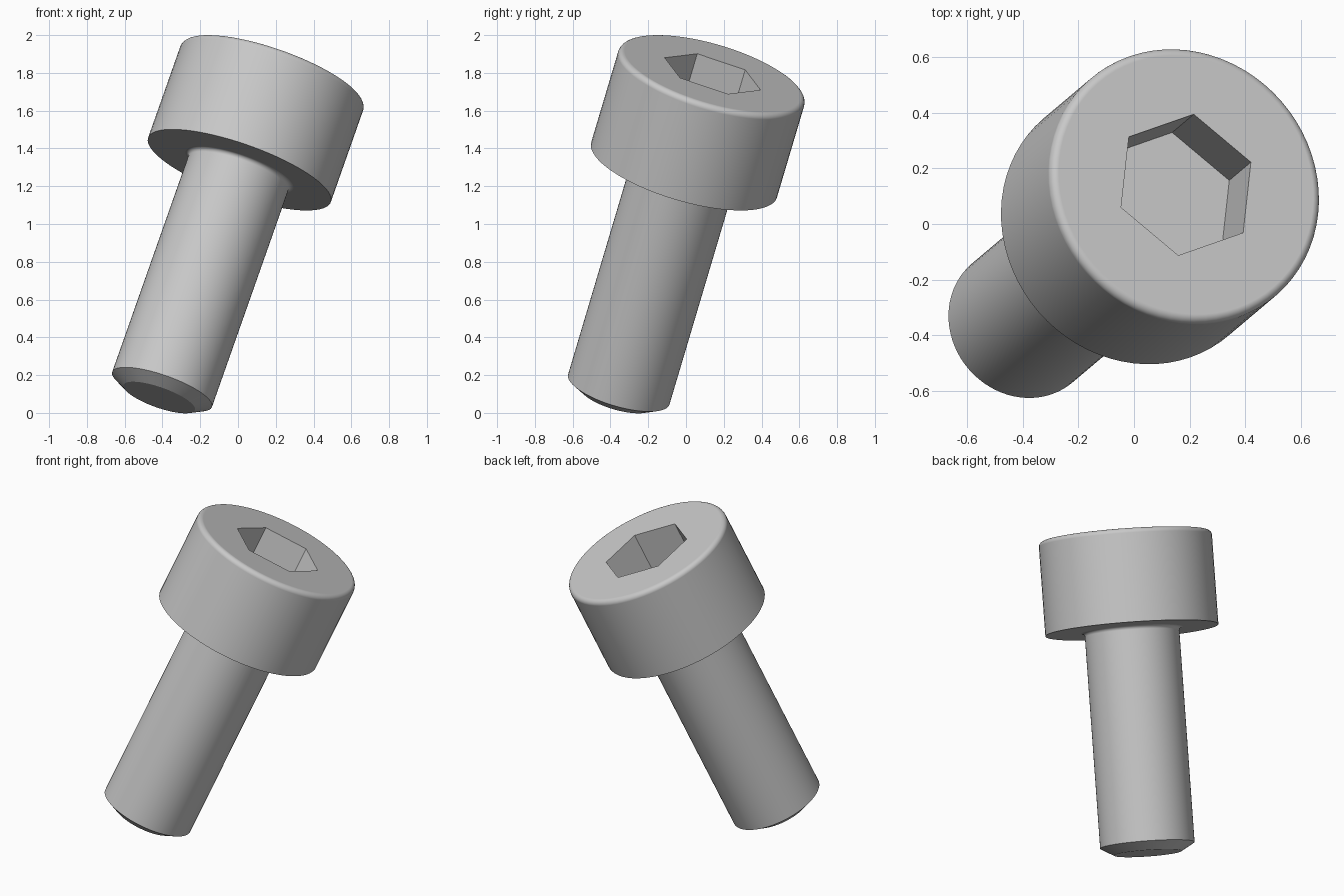
import bpy, bmesh, math
from mathutils import Matrix, Vector

if "Cube" in bpy.data.objects:
    bpy.data.objects.remove(bpy.data.objects["Cube"], do_unlink=True)

SEGMENTS = 72                       # multiple of six, so the socket lines up
HEAD_R, HEAD_H, ROUND = 0.513, 0.56, 0.03
SHANK_R, TIP_R, CHAMFER, FILLET = 0.28, 0.2, 0.047, 0.022
LENGTH = 1.887
HEX_R, HEX_DEPTH = 0.269, 0.243

# Tilted frame: origin at the middle of the head's top, local z along the screw
axis = Vector((0.320, 0.270, 0.908)).normalized()
corner = Vector((0.028, 0.254, -0.085))
side = (corner - axis * corner.dot(axis)).normalized()
frame = Matrix((side, axis.cross(side), axis)).transposed().to_4x4()
frame.translation = (0.187, 0.141, 1.795)

steel = bpy.data.materials.new("steel grey")
steel.use_nodes = True
steel.diffuse_color = (0.58, 0.58, 0.58, 1)
steel.node_tree.nodes["Principled BSDF"].inputs["Base Color"].default_value = steel.diffuse_color


def ring(bm, radius, z, count=SEGMENTS):
    turn = math.tau / count
    return [bm.verts.new((radius * math.cos(i * turn), radius * math.sin(i * turn), z))
            for i in range(count)]


def skin(bm, a, b):
    for i in range(len(a)):
        j = (i + 1) % len(a)
        bm.faces.new((a[i], a[j], b[j], b[i]))


def lathe(bm, profile):
    rings = [ring(bm, r, z) for r, z in profile]
    for a, b in zip(rings, rings[1:]):
        skin(bm, a, b)
    return rings


def arc(r, z, radius, start, end, steps=6):
    angles = [math.radians(start + (end - start) * i / steps) for i in range(steps + 1)]
    return [(r + radius * math.cos(t), z + radius * math.sin(t)) for t in angles]


def finish(bm, name):
    mesh = bpy.data.meshes.new(name)
    bm.to_mesh(mesh)
    bm.free()
    mesh.materials.append(steel)
    obj = bpy.data.objects.new(name, mesh)
    bpy.context.collection.objects.link(obj)
    obj.matrix_world = frame
    bpy.ops.object.select_all(action="DESELECT")
    obj.select_set(True)
    bpy.context.view_layer.objects.active = obj
    bpy.ops.object.shade_smooth_by_angle(angle=math.radians(30))
    obj.modifiers.new("flat_face_normals", "WEIGHTED_NORMAL").keep_sharp = True


# Head: underside, wall and rounded top rim
bm = bmesh.new()
rings = lathe(bm, [(SHANK_R + FILLET, -HEAD_H), (HEAD_R, -HEAD_H)]
              + arc(HEAD_R - ROUND, -ROUND, ROUND, 0, 90))
rim = rings[-1]

# Top face in six pieces around the socket, then socket walls and floor
mouth = ring(bm, HEX_R, 0, 6)
floor = ring(bm, HEX_R, -HEX_DEPTH, 6)
step = SEGMENTS // 6
for k in range(6):
    outer = [rim[(k * step + i) % SEGMENTS] for i in range(step + 1)]
    bm.faces.new(outer + [mouth[(k + 1) % 6], mouth[k]])
skin(bm, mouth, floor)
bm.faces.new(floor)
finish(bm, "screw_head")

# Shank: chamfered tip, plain cylinder and fillet under the head
bm = bmesh.new()
rings = lathe(bm, [(TIP_R, -LENGTH), (SHANK_R, -LENGTH + CHAMFER)]
              + arc(SHANK_R + FILLET, -HEAD_H - FILLET, FILLET, 180, 90))
bm.faces.new(rings[0][::-1])
finish(bm, "shank")
